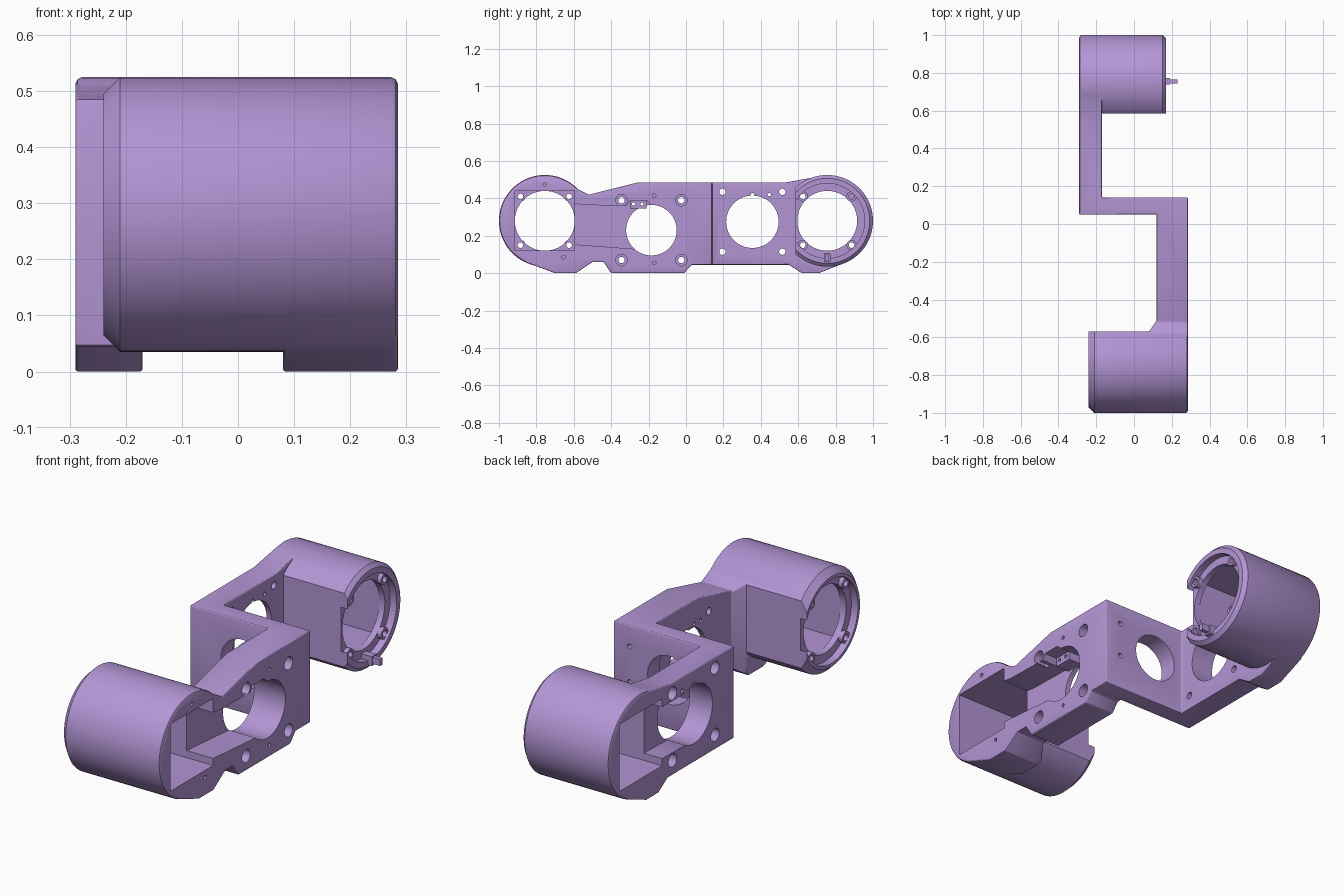
import bpy, bmesh
from math import cos, sin, pi

if "Cube" in bpy.data.objects:
    bpy.data.objects.remove(bpy.data.objects["Cube"])

# ---------- helpers ----------
def finish(bm, name):
    bmesh.ops.recalc_face_normals(bm, faces=bm.faces)
    me = bpy.data.meshes.new(name)
    bm.to_mesh(me)
    bm.free()
    ob = bpy.data.objects.new(name, me)
    bpy.context.collection.objects.link(ob)
    return ob

def loft(rings, name):
    bm = bmesh.new()
    loops = [[bm.verts.new(p) for p in r] for r in rings]
    n = len(loops[0])
    for a, b in zip(loops, loops[1:]):
        for i in range(n):
            bm.faces.new((a[i], a[(i + 1) % n], b[(i + 1) % n], b[i]))
    bm.faces.new(loops[0])
    bm.faces.new(loops[-1])
    return finish(bm, name)

def prism_x(pts, x0, x1, name="prism"):
    return loft([[(x, y, z) for y, z in pts] for x in (x0, x1)], name)

def box(x0, x1, y0, y1, z0, z1, name="box"):
    return prism_x([(y0, z0), (y1, z0), (y1, z1), (y0, z1)], x0, x1, name)

def turned_x(y, z, sections, n=72, name="turned"):
    return loft([[(x, y + r * cos(2 * pi * i / n), z + r * sin(2 * pi * i / n))
                  for i in range(n)] for x, r in sections], name)

def cyl_x(y, z, r, x0, x1, n=48):
    return turned_x(y, z, [(x0, r), (x1, r)], n)

def cyl_y(x, z, r, y0, y1, n=48):
    return loft([[(x + r * cos(2 * pi * i / n), y, z + r * sin(2 * pi * i / n))
                  for i in range(n)] for y in (y0, y1)], "cyl")

def apply(ob, mod):
    bpy.context.view_layer.objects.active = ob
    bpy.ops.object.modifier_apply(modifier=mod.name)

def combine(ob, op, *others):
    for o in others:
        m = ob.modifiers.new("bool", 'BOOLEAN')
        m.operation, m.solver, m.object = op, 'EXACT', o
        apply(ob, m)
        bpy.data.objects.remove(o, do_unlink=True)

# ---------- Z-shaped arm: plan outline intersected with side outline ----------
plan = [(.285, -.86), (.285, .14), (-.17, .14), (-.17, .86), (-.29, .86),
        (-.29, .05), (.12, .05), (.12, -.51), (.08, -.57), (.08, -.86)]
side = [(-.86, .06), (-.70, 0), (-.59, 0), (-.50, .06), (-.44, .06), (-.40, 0),
        (-.01, 0), (.03, .045), (.55, .045), (.62, 0), (.71, 0), (.86, .06),
        (.86, .4), (.8, .5), (.69, .513), (.53, .485), (-.26, .485),
        (-.52, .42), (-.60, .46), (-.755, .45), (-.86, .4)]
body = loft([[(x, y, z) for x, y in plan] for z in (-.1, .7)], "joint_bracket")
combine(body, 'INTERSECT', prism_x(side, -.5, .5))
bev = body.modifiers.new("bevel", 'BEVEL')
bev.width, bev.segments, bev.limit_method, bev.angle_limit = .014, 3, 'ANGLE', .7
apply(body, bev)

# ---------- motor pods: (sign, outer x, end x, chamfer, flat |y|) ----------
pods = [(-1, .285, -.24, .03, .57), (1, -.29, .17, .018, .585)]
CY, CZ, R = .755, .28, .245
for s, xo, xe, ch, flat in pods:
    d = 1 if xe > xo else -1
    pod = turned_x(s * CY, CZ, [(xo, R - .012), (xo + d * .004, R - .004), (xo + d * .012, R),
                                (xe - d * ch, R), (xe, R - ch)], 96, "pod")
    ya, yb = sorted((s * .3, s * flat))
    combine(pod, 'DIFFERENCE', box(-.4, .4, ya, yb, -.1, .7))
    combine(body, 'UNION', pod)

# ---------- pockets, cable channels and main bores ----------
holes = {-1: (-.185, .23, .135), 1: (.355, .275, .14)}
channels = {-1: [(.61, .155), (.28, .13), (.185, .13), (.185, .365), (.21, .388),
                 (.30, .388), (.315, .36), (.55, .365), (.61, .375)],
            1: [(.61, .155), (.355, .15), (.355, .40), (.61, .40)]}
floor = {-1: .145, 1: -.195}
for s, xo, xe, ch, flat in pods:
    d = 1 if xe > xo else -1
    out = xo - d * .05
    ya, yb = sorted((s * .595, s * .915))
    hy, hz, hr = holes[s]
    combine(body, 'DIFFERENCE',
            box(out, xe - d * .065, ya, yb, .12, .44),
            cyl_x(s * CY, CZ, .16, xo + d * .1, xe + d * .05, 72),
            cyl_x(s * CY, CZ, .2, xe - d * .035, xe + d * .05, 72),
            prism_x([(s * y, z) for y, z in channels[s]], out, floor[s]),
            cyl_x(hy, hz, hr, out, xo + d * .21, 72))
    for a in (-1, 1):
        for b in (-1, 1):
            # screw bosses in the pod end and their holes
            y, z = s * CY + a * .13, CZ + b * .13
            combine(body, 'UNION', cyl_x(y, z, .027, xe - d * .045, xe - d * .014, 24))
            combine(body, 'DIFFERENCE', cyl_x(y, z, .015, xe - d * .09, xe + d * .05, 24))
            # counterbored arm screws
            y, z = hy + a * .16, hz + b * .16
            combine(body, 'DIFFERENCE',
                    cyl_x(y, z, .031, out, xo + d * .06, 24),
                    cyl_x(y, z, .017, out, xo + d * .21, 24))

# ---------- middle wall opening and small pin holes ----------
combine(body, 'DIFFERENCE', cyl_y(-.01, .28, .115, .03, .2, 64),
        cyl_y(.2, .385, .012, .09, .2, 16), cyl_y(.2, .215, .012, .09, .2, 16))
for y, z in [(-.755, .475), (-.655, .085), (-.17, .415), (-.17, .055)]:
    combine(body, 'DIFFERENCE', cyl_x(y, z, .009, .24, .35, 16))
for y in (.355, .445):
    combine(body, 'DIFFERENCE', cyl_x(y, .42, .009, -.35, -.1, 16))

# ---------- cable clip in the channel, and locating tab on the rear pod ----------
combine(body, 'UNION', box(.135, .215, -.30, -.21, .345, .395))
for y in (-.28, -.235):
    combine(body, 'DIFFERENCE', cyl_x(y, .37, .009, .1, .25, 16))
combine(body, 'UNION', box(.12, .19, .738, .772, .06, .105),
        box(.15, .229, .745, .765, .068, .1))

# ---------- finish ----------
mat = bpy.data.materials.new("lilac")
mat.diffuse_color = (.45, .30, .66, 1)
mat.use_nodes = True
mat.node_tree.nodes["Principled BSDF"].inputs["Base Color"].default_value = mat.diffuse_color
body.data.materials.clear()
body.data.materials.append(mat)
bpy.ops.object.select_all(action='DESELECT')
body.select_set(True)
bpy.context.view_layer.objects.active = body
bpy.ops.object.shade_smooth_by_angle(angle=.5)
